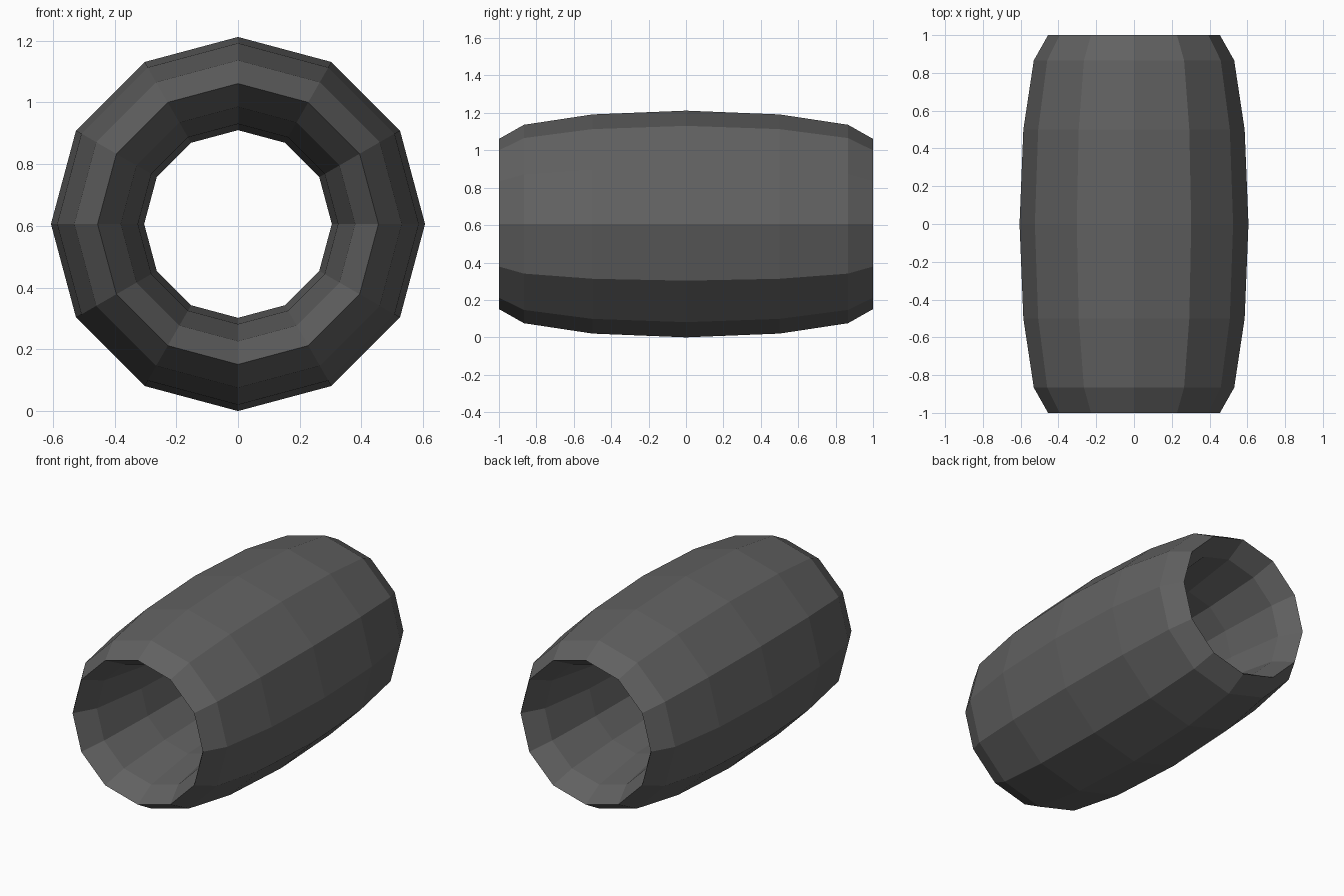
import bpy
import bmesh
from math import cos, sin, pi

if "Cube" in bpy.data.objects:
    bpy.data.objects.remove(bpy.data.objects["Cube"])

MAJOR, MINOR_R, HALF_LENGTH = 0.455, 0.151, 1.0
SIDES = 12        # around the hole
RING_SIDES = 12   # around the wall section

# Barrel-shaped ring: elliptical wall section swept around the y axis
bm = bmesh.new()
rings = []
for i in range(SIDES):
    a = 2 * pi * i / SIDES
    ring = []
    for j in range(RING_SIDES):
        t = 2 * pi * j / RING_SIDES
        r = MAJOR + MINOR_R * cos(t)
        ring.append(bm.verts.new((r * cos(a), HALF_LENGTH * sin(t),
                                  r * sin(a) + MAJOR + MINOR_R)))
    rings.append(ring)
for i in range(SIDES):
    cur, nxt = rings[i], rings[(i + 1) % SIDES]
    for j in range(RING_SIDES):
        k = (j + 1) % RING_SIDES
        bm.faces.new((cur[j], cur[k], nxt[k], nxt[j]))
bmesh.ops.recalc_face_normals(bm, faces=bm.faces[:])

mesh = bpy.data.meshes.new("barrel_bead")
bm.to_mesh(mesh)
bm.free()
bead = bpy.data.objects.new("barrel_bead", mesh)
bpy.context.collection.objects.link(bead)

# Dark grey finish
mat = bpy.data.materials.new("dark_grey")
mat.diffuse_color = (0.12, 0.12, 0.12, 1)
mat.use_nodes = True
mat.node_tree.nodes["Principled BSDF"].inputs["Base Color"].default_value = mat.diffuse_color
mesh.materials.append(mat)
